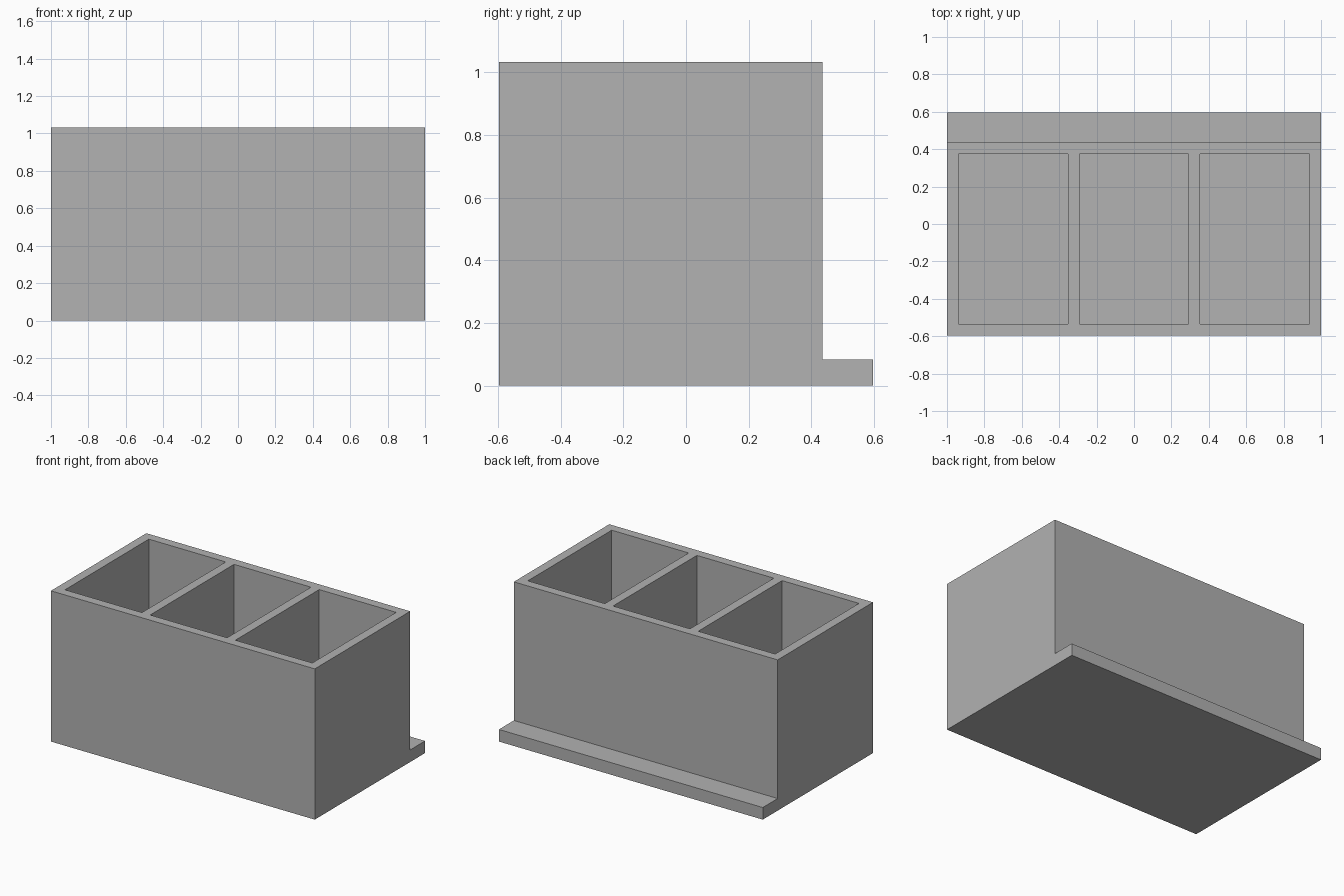
import bpy
import bmesh

if "Cube" in bpy.data.objects:
    bpy.data.objects.remove(bpy.data.objects["Cube"], do_unlink=True)

HALF_X, FRONT, BACK = 1.0, -0.597, 0.597
BODY_BACK, HEIGHT, FLOOR = 0.436, 1.033, 0.083
WALL = 0.0625
POCKETS = 3

grey = bpy.data.materials.new("grey")
grey.use_nodes = True
colour = (0.445, 0.445, 0.445, 1)
grey.diffuse_color = colour
grey.node_tree.nodes["Principled BSDF"].inputs["Base Color"].default_value = colour


def extrude_outline(name, outline, offset):
    """Make a solid by sweeping a flat outline along an offset."""
    bm = bmesh.new()
    face = bm.faces.new([bm.verts.new(p) for p in outline])
    swept = bmesh.ops.extrude_face_region(bm, geom=[face])["geom"]
    verts = [v for v in swept if isinstance(v, bmesh.types.BMVert)]
    bmesh.ops.translate(bm, verts=verts, vec=offset)
    bmesh.ops.recalc_face_normals(bm, faces=bm.faces)
    mesh = bpy.data.meshes.new(name)
    bm.to_mesh(mesh)
    bm.free()
    mesh.materials.append(grey)
    obj = bpy.data.objects.new(name, mesh)
    bpy.context.scene.collection.objects.link(obj)
    return obj


# Box body with a low ledge along the back
side = [(FRONT, 0), (BACK, 0), (BACK, FLOOR),
        (BODY_BACK, FLOOR), (BODY_BACK, HEIGHT), (FRONT, HEIGHT)]
box = extrude_outline("compartment_box", [(-HALF_X, y, z) for y, z in side],
                      (2 * HALF_X, 0, 0))

# Three open compartments cut down to the floor
width = (2 * HALF_X - (POCKETS + 1) * WALL) / POCKETS
for i in range(POCKETS):
    x0 = -HALF_X + WALL + i * (width + WALL)
    x1, y0, y1 = x0 + width, FRONT + WALL, BODY_BACK - WALL
    cutter = extrude_outline(
        "compartment_cutter",
        [(x0, y0, FLOOR), (x1, y0, FLOOR), (x1, y1, FLOOR), (x0, y1, FLOOR)],
        (0, 0, HEIGHT))
    cutter.hide_render = True
    cut = box.modifiers.new("compartment", 'BOOLEAN')
    cut.operation = 'DIFFERENCE'
    cut.solver = 'EXACT'
    cut.object = cutter
    bpy.context.view_layer.objects.active = box
    bpy.ops.object.modifier_apply(modifier=cut.name)
    bpy.data.objects.remove(cutter, do_unlink=True)
